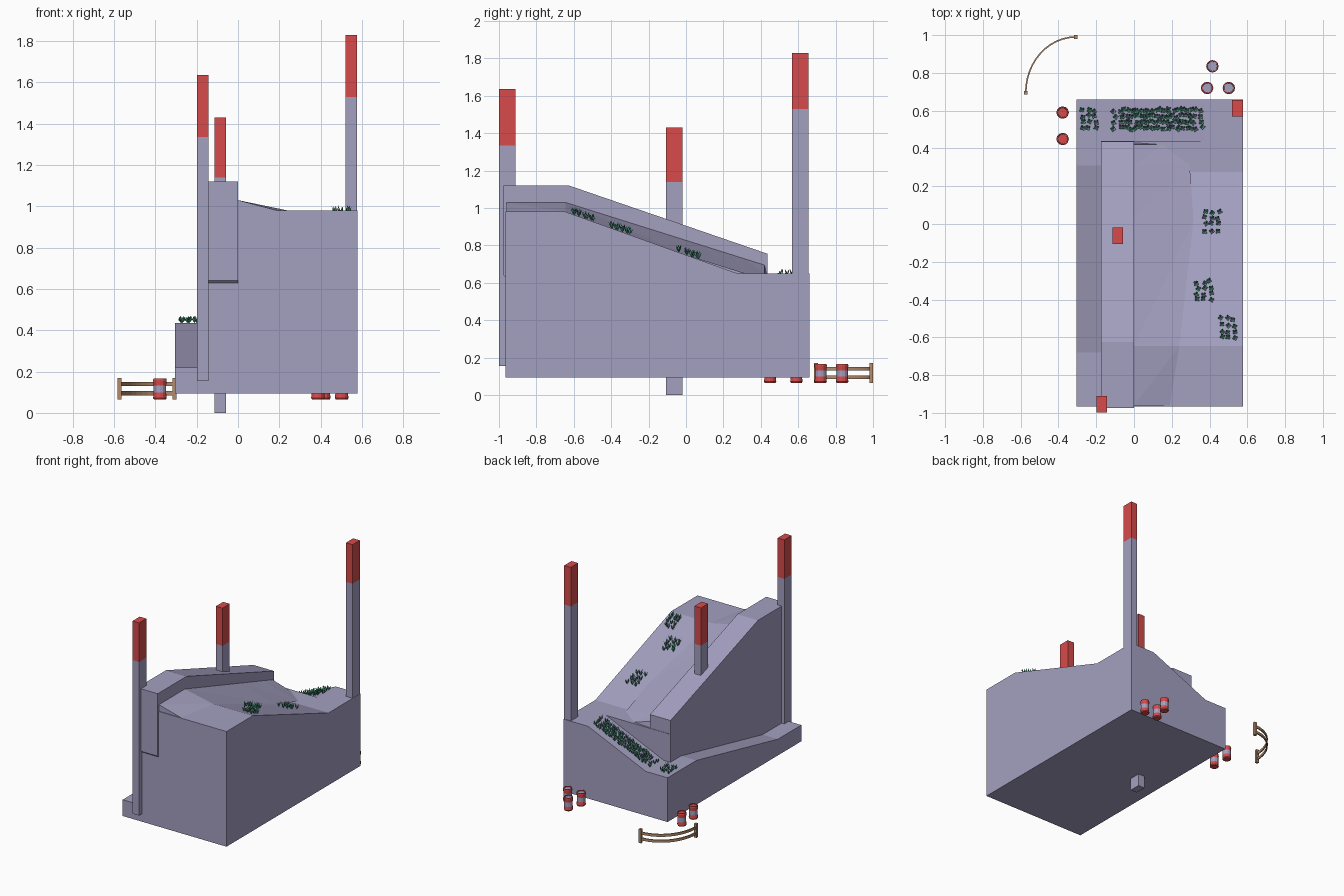
import bpy, bmesh, math, random
from mathutils import Vector

if "Cube" in bpy.data.objects:
    bpy.data.objects.remove(bpy.data.objects["Cube"])

random.seed(4)


def material(name, rgb):
    m = bpy.data.materials.new(name)
    m.diffuse_color = (*rgb, 1)
    m.use_nodes = True
    m.node_tree.nodes["Principled BSDF"].inputs["Base Color"].default_value = m.diffuse_color
    return m


STONE = material("stone", (0.37, 0.35, 0.53))
RED = material("red_paint", (0.68, 0.07, 0.07))
GREEN = material("leaf_green", (0.07, 0.36, 0.23))
WOOD = material("wood", (0.45, 0.26, 0.15))


def make(name, verts, faces, mats, idx=None, fix=True):
    me = bpy.data.meshes.new(name)
    me.from_pydata([tuple(v) for v in verts], [], faces)
    for m in mats:
        me.materials.append(m)
    if idx:
        me.polygons.foreach_set("material_index", idx)
    if fix:
        bm = bmesh.new()
        bm.from_mesh(me)
        bmesh.ops.recalc_face_normals(bm, faces=bm.faces)
        bm.to_mesh(me)
        bm.free()
    ob = bpy.data.objects.new(name, me)
    bpy.context.collection.objects.link(ob)
    return ob


def prism(name, profile, a, b, axis, mat=STONE):
    """Extrude a (u, z) profile along x or y from a to b."""
    n = len(profile)
    pt = (lambda u, z, t: (t, u, z)) if axis == "x" else (lambda u, z, t: (u, t, z))
    verts = [pt(u, z, t) for t in (a, b) for u, z in profile]
    faces = [list(range(n)), list(range(n, 2 * n))]
    faces += [[i, (i + 1) % n, n + (i + 1) % n, n + i] for i in range(n)]
    return make(name, verts, faces, [mat])


def box(name, x0, x1, y0, y1, z0, z1, mat):
    return prism(name, [(x0, z0), (x1, z0), (x1, z1), (x0, z1)], y0, y1, "y", mat)


# Surface heights shared by blocks, bank and plants
def ramp_z(y):
    return 0.98 - 0.33 * min(max((y + 0.645) / 0.92, 0), 1)


def ledge_z(x):
    return 0.435 + 0.215 * min(max((x + 0.12) / 0.49, 0), 1)


Z0 = 0.095
# Main blocks: low left ledge, rear ledge, ramp and ridge wall
prism("left_ledge", [(-0.965, Z0), (-0.965, 0.22), (-0.68, 0.22), (0.31, 0.435),
                     (0.66, 0.435), (0.66, Z0)], -0.305, -0.175, "x")
prism("rear_ledge", [(-0.175, Z0), (-0.175, 0.435), (-0.12, 0.435), (0.37, 0.65),
                     (0.578, 0.65), (0.578, Z0)], 0.44, 0.66, "y")
prism("ramp", [(-0.965, Z0), (-0.965, 0.98), (-0.645, 0.98), (0.275, 0.65),
               (0.44, 0.65), (0.44, Z0)], -0.175, 0.578, "x")
prism("ridge_wall", [(-0.965, 0.63), (-0.975, 0.64), (-0.975, 1.12), (-0.625, 1.12),
                     (0.437, 0.755), (0.437, 0.63)], -0.175, 0.0, "x")

# Sloping bank between ridge wall and ramp
outer = [(0.19, -0.96), (0.24, -0.645), (0.315, 0.02), (0.295, 0.31), (0.15, 0.42), (0, 0.43)]
bank_in = [(0, y, 1.03 - 0.3146 * max(y + 0.645, 0)) for y in (-0.96, -0.645, 0.02, 0.31, 0.42)]
bank_out = [(x, y, ramp_z(y)) for x, y in outer]
bank_faces = []
for i in range(4):
    bank_faces += [[i, 5 + i, 6 + i], [i, 6 + i, i + 1]]
bank_faces += [[4, 9, 10], [0, 11, 5]]
make("bank", bank_in + bank_out + [(0, -0.96, 0.98)], bank_faces, [STONE])

# Marker posts with red tops
for name, x, y, z0, zr, z1 in [("front_post", -0.17, -0.955, 0.155, 1.335, 1.635),
                               ("middle_post", -0.086, -0.062, 0.0, 1.14, 1.43),
                               ("rear_post", 0.548, 0.612, 0.35, 1.53, 1.83)]:
    dx, dy = 0.028, 0.044
    box(name, x - dx, x + dx, y - dy, y + dy, z0, zr, STONE)
    box(name + "_tip", x - dx, x + dx, y - dy, y + dy, zr, z1, RED)


# Banded barrels
def barrel(name, x, y, lid):
    n = 12
    rings = [(0.029, 0.065), (0.033, 0.072), (0.03, 0.098), (0.03, 0.132),
             (0.033, 0.158), (0.031, 0.166), (0.026, 0.166), (0.025, 0.160)]
    verts = [(x + r * math.cos(2 * math.pi * k / n), y + r * math.sin(2 * math.pi * k / n), z)
             for r, z in rings for k in range(n)]
    faces, idx = [list(range(n))], [0]
    for i in range(len(rings) - 1):
        for k in range(n):
            j = (k + 1) % n
            faces.append([i * n + k, i * n + j, (i + 1) * n + j, (i + 1) * n + k])
            idx.append(1 if i == 2 else 0)
    faces.append([(len(rings) - 1) * n + k for k in range(n)])
    idx.append(lid)
    make(name, verts, faces, [RED, STONE], idx)


for i, (x, y, lid) in enumerate([(-0.378, 0.59, 0), (-0.378, 0.45, 0), (0.415, 0.835, 1),
                                 (0.387, 0.72, 1), (0.502, 0.72, 1)]):
    barrel(f"barrel_{i + 1}", x, y, lid)

# Curved fence: two end posts and two rails
for i, (x, y) in enumerate([(-0.573, 0.695), (-0.308, 0.99)]):
    box(f"fence_post_{i + 1}", x - 0.01, x + 0.01, y - 0.01, y + 0.01, 0.064, 0.17, WOOD)
for r, z in enumerate((0.095, 0.14)):
    verts, faces, n = [], [], 12
    for k in range(n + 1):
        a = math.pi * (1 - 0.5 * k / n)
        c, s = math.cos(a), math.sin(a)
        for o, dz in ((-0.004, -0.01), (0.004, -0.01), (0.004, 0.01), (-0.004, 0.01)):
            verts.append((-0.308 + (0.265 + o) * c, 0.695 + (0.295 + o) * s, z + dz))
    for k in range(n):
        for e in range(4):
            f = (e + 1) % 4
            faces.append([4 * k + e, 4 * k + f, 4 * k + 4 + f, 4 * k + 4 + e])
    faces += [[0, 1, 2, 3], [4 * n + e for e in range(4)]]
    make(f"fence_rail_{r + 1}", verts, faces, [WOOD])


# Grass patches: a grid of small leafy tufts following the ground
def grass(name, cx, cy, ground, height):
    verts, faces = [], []
    for gx in (-0.034, 0, 0.034):
        for gy in (-0.048, -0.016, 0.016, 0.048):
            px = cx + gx + random.uniform(-0.008, 0.008)
            py = cy + gy + random.uniform(-0.008, 0.008)
            base = Vector((px, py, ground(px, py)))
            turn = random.uniform(0, 6.28)
            for k in range(4):
                a = turn + k * math.pi / 2
                out = Vector((math.cos(a), math.sin(a), 0))
                side = Vector((-out.y, out.x, 0)) * 0.006
                h = height * random.uniform(0.7, 1)
                mid = base + out * 0.009 + Vector((0, 0, h * 0.5))
                tip = base + out * 0.016 + Vector((0, 0, h))
                i = len(verts)
                verts += [base, mid - side, tip, mid + side]
                faces += [[i, i + 1, i + 3], [i + 1, i + 2, i + 3]]
    make(name, verts, faces, [GREEN], fix=False)


for i, (x, y) in enumerate([(0.412, 0.015), (0.37, -0.355), (0.495, -0.55)]):
    grass(f"ramp_grass_{i + 1}", x, y, lambda px, py: ramp_z(py), 0.045)
for i, x in enumerate([-0.24] + [-0.07 + 0.056 * k for k in range(8)]):
    grass(f"ledge_grass_{i + 1}", x, 0.555, lambda px, py: ledge_z(px), 0.036)
